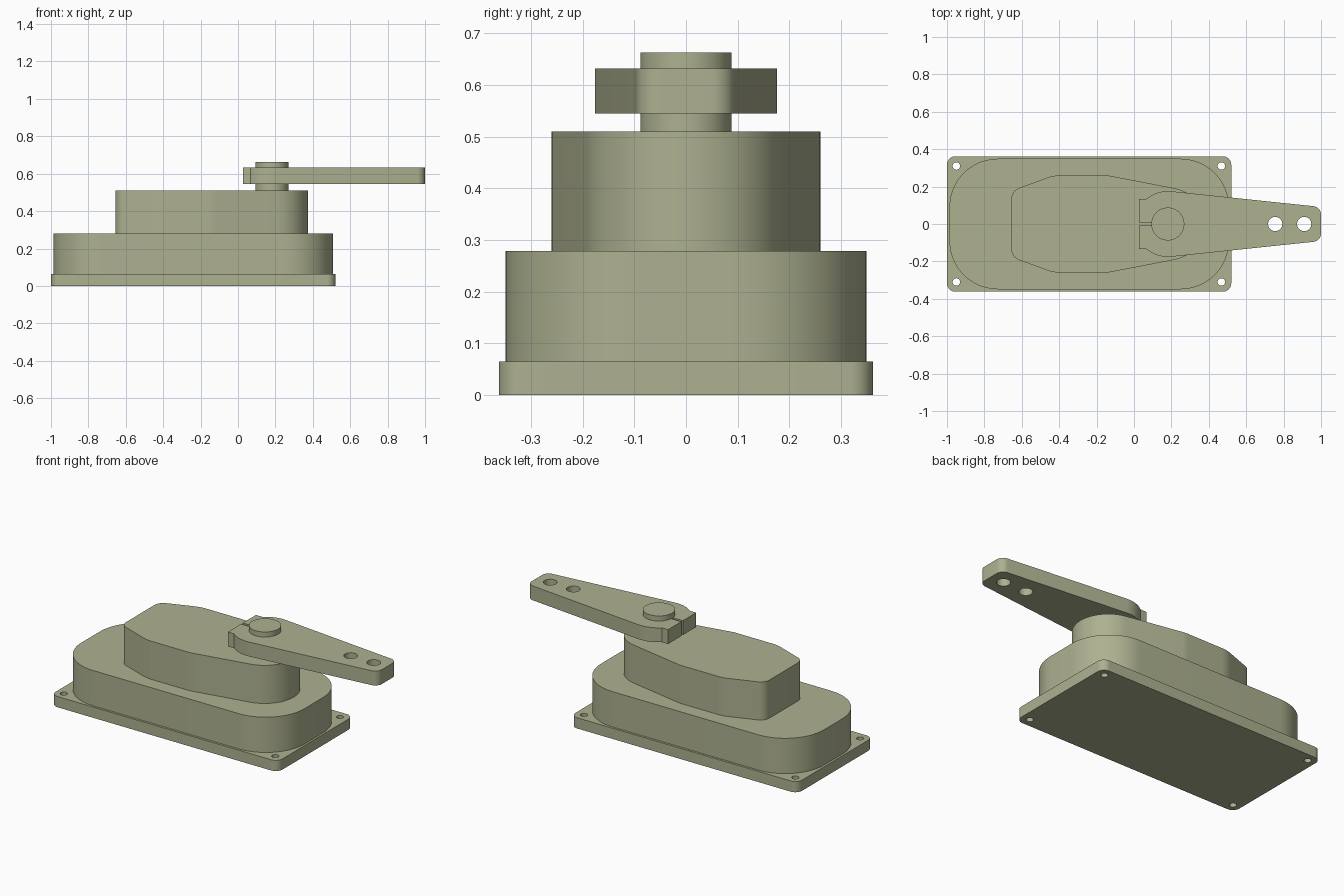
import bpy, bmesh
from math import sin, cos, tan, radians, tau
from mathutils import Vector

if "Cube" in bpy.data.objects:
    bpy.data.objects.remove(bpy.data.objects["Cube"])

olive = bpy.data.materials.new("olive_paint")
olive.diffuse_color = (0.42, 0.44, 0.28, 1)
olive.use_nodes = True
olive.node_tree.nodes["Principled BSDF"].inputs["Base Color"].default_value = olive.diffuse_color


def mirrored(half):
    """Close an upper half outline by mirroring it across y = 0."""
    return half + [(x, -y, r) for x, y, r in reversed(half)]


def rounded(corners, steps=12):
    """Turn (x, y, radius) corners into an outline with filleted corners."""
    out = []
    for i, (x, y, r) in enumerate(corners):
        p = Vector((x, y))
        if r == 0:
            out.append(p)
            continue
        a = (Vector(corners[i - 1][:2]) - p).normalized()
        b = (Vector(corners[(i + 1) % len(corners)][:2]) - p).normalized()
        half = a.angle(b) / 2
        centre = p + (a + b).normalized() * (r / sin(half))
        start = p + a * (r / tan(half)) - centre
        end = p + b * (r / tan(half)) - centre
        sweep = start.angle_signed(end)
        for k in range(steps + 1):
            t = -sweep * k / steps
            out.append(centre + Vector((start.x * cos(t) - start.y * sin(t),
                                        start.x * sin(t) + start.y * cos(t))))
    return out


def circle(cx, cy, r, n=32):
    return [Vector((cx + r * cos(tau * k / n), cy + r * sin(tau * k / n))) for k in range(n)]


def plate(name, loops, z0, z1):
    """Extrude a filled outline (later loops are holes) from z0 to z1."""
    curve = bpy.data.curves.new(name, 'CURVE')
    curve.dimensions = '2D'
    curve.fill_mode = 'BOTH'
    curve.extrude = (z1 - z0) / 2
    for loop in loops:
        spline = curve.splines.new('POLY')
        spline.points.add(len(loop) - 1)
        for point, p in zip(spline.points, loop):
            point.co = (p.x, p.y, 0, 1)
        spline.use_cyclic_u = True
    obj = bpy.data.objects.new(name, curve)
    obj.location.z = (z0 + z1) / 2
    bpy.context.collection.objects.link(obj)
    bpy.ops.object.select_all(action='DESELECT')
    obj.select_set(True)
    bpy.context.view_layer.objects.active = obj
    bpy.ops.object.convert(target='MESH')
    obj = bpy.context.object
    bm = bmesh.new()
    bm.from_mesh(obj.data)
    bmesh.ops.remove_doubles(bm, verts=bm.verts, dist=1e-5)
    bmesh.ops.recalc_face_normals(bm, faces=bm.faces)
    bm.to_mesh(obj.data)
    bm.free()
    obj.data.materials.clear()
    obj.data.materials.append(olive)
    bpy.ops.object.shade_smooth_by_angle(angle=radians(30))
    return obj


# Mounting plate with four screw holes
screws = [circle(x, y, 0.02, 24) for x in (-0.95, 0.467) for y in (-0.31, 0.31)]
plate("mounting_plate",
      [rounded(mirrored([(-1, 0.362, 0.045), (0.52, 0.362, 0.045)]))] + screws, 0, 0.065)

# Lower housing with large round corners
plate("lower_housing",
      [rounded(mirrored([(-0.987, 0.349, 0.26), (0.508, 0.349, 0.26)]), 20)], 0.065, 0.279)

# Upper housing, tapering to a round nose under the shaft
nose = [(-0.655, 0.178, 0.06), (-0.43, 0.26, 0.2), (-0.14, 0.26, 0.2)]
upper = nose + [(1.211, 0, 0.195)] + [(x, -y, r) for x, y, r in reversed(nose)]
plate("upper_housing", [rounded(upper, 24)], 0.279, 0.51)

# Output shaft
plate("output_shaft", [circle(0.181, 0, 0.088, 64)], 0.51, 0.663)

# Lever arm with split clamp end and two link holes
hub = [(0.181 + 0.176 * cos(radians(a)), 0.176 * sin(radians(a)), 0)
       for a in range(130, 83, -2)]
arm = mirrored([(0.11, 0.008, 0), (0.026, 0.008, 0), (0.026, 0.135, 0)]
               + hub + [(1.0, 0.091, 0.045)])
plate("lever_arm", [rounded(arm), circle(0.755, 0, 0.038), circle(0.91, 0, 0.038)],
      0.545, 0.632)
